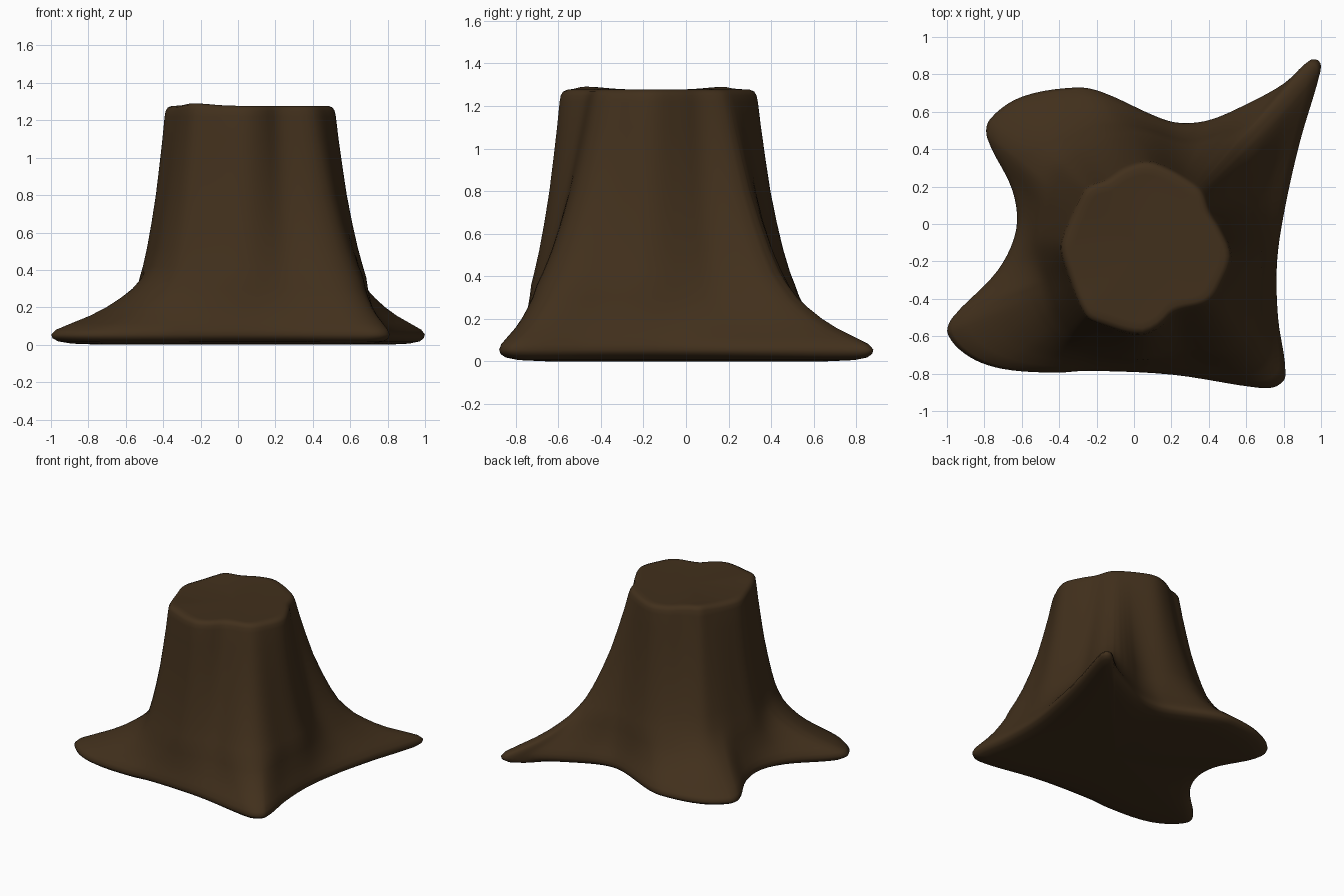
import bpy, bmesh, math
from mathutils import Vector

if "Cube" in bpy.data.objects:
    bpy.data.objects.remove(bpy.data.objects["Cube"])

CENTRE = Vector((0.06, -0.13))

# Outline of the spreading roots on the ground (counter-clockwise)
BASE = [(.77, -.5), (.765, -.2), (.81, .1), (.89, .45), (.995, .81), (.99, .87), (.94, .875),
        (.8, .75), (.58, .63), (.4, .555), (.25, .54), (.13, .57), (-.17, .705), (-.31, .73),
        (-.6, .68), (-.77, .56), (-.785, .46), (-.65, .18), (-.63, -.03), (-.73, -.25),
        (-.97, -.5), (-.995, -.59), (-.88, -.71), (-.7, -.775), (-.42, -.795), (-.25, -.785),
        (.2, -.805), (.66, -.875), (.76, -.868), (.81, -.81)]

# Outline of the cut top
TOP = [(.52, -.17), (.465, -.03), (.41, .06), (.37, .17), (.32, .22), (.18, .3), (.07, .335),
       (-.05, .305), (-.15, .24), (-.25, .2), (-.29, .14), (-.37, -.04), (-.39, -.13),
       (-.36, -.25), (-.26, -.49), (-.17, -.54), (.03, -.592), (.13, -.555),
       (.22, -.475), (.4, -.42), (.475, -.31)]

# Extra trunk flare by direction: (angle in degrees, amount, angular width)
FLARE = [(-46, .12, 22), (5, .02, 30), (47, .13, 14), (112, .035, 25), (203, -.06, 22)]


def spline(points, steps):
    """Closed smooth curve through the points."""
    p = [Vector(q) for q in points]
    n, out = len(p), []
    for i in range(n):
        a, b, c, d = p[i - 1], p[i], p[(i + 1) % n], p[(i + 2) % n]
        k = (c - b).length
        t0, t1 = (c - a).normalized() * k, (d - b).normalized() * k
        for s in range(steps):
            t = s / steps
            out.append(b * (2*t**3 - 3*t*t + 1) + t0 * (t**3 - 2*t*t + t)
                       + c * (3*t*t - 2*t**3) + t1 * (t**3 - t*t))
    return out


def hit(outline, angle):
    """Distance from CENTRE to the outline in a direction."""
    d = Vector((math.cos(angle), math.sin(angle)))
    for i, p in enumerate(outline):
        a, b = outline[i - 1] - CENTRE, p - CENTRE
        ca, cb = d.cross(a), d.cross(b)
        if ca <= 0 < cb and (a + b).dot(d) > 0:
            return a.lerp(b, ca / (ca - cb)).dot(d)
    return 0.45


def wrap(a):
    return (a + math.pi) % (2 * math.pi) - math.pi


base = spline(BASE, 5)
top = spline(TOP, 6)
n = len(base)
angles = [math.atan2(*(p - CENTRE).yx) for p in base]
columns = []          # (base point, middle point, top point)
for i, p in enumerate(base):
    # even out the column directions above the roots
    near = [wrap(angles[(i + k) % n] - angles[i]) for k in range(-6, 7)]
    a = angles[i] + sum(near) / len(near)
    rt = hit(top, a)
    rb = sum(hit(base, a + k * .07) for k in range(-3, 4)) / 7
    rm = rt + .09 + .2 * (rb - rt)
    for deg, amount, width in FLARE:
        rm += amount * math.exp(-(math.degrees(wrap(a - math.radians(deg))) / width)**2)
    d = Vector((math.cos(a), math.sin(a)))
    columns.append((p, CENTRE + d * min(rm, rb - .04), CENTRE + d * rt))

# Vertical profiles: (height, share of root flare), (height, share of trunk flare)
ROOT = [(.055, 1), (.08, .95), (.115, .79), (.155, .6), (.2, .43), (.25, .28), (.3, .15), (.36, .04)]
TRUNK = [(.42, .91), (.52, .74), (.65, .56), (.8, .38), (.95, .24), (1.1, .11), (1.22, .02)]

bm = bmesh.new()
rings = []


def ring(place, z, bump=0):
    verts = []
    for c in columns:
        q = place(c)
        # the left corners of the cut rise slightly
        h = bump * sum(math.exp(-((q.x + .25)**2 + (q.y - y)**2) / .02) for y in (.2, -.48))
        verts.append(bm.verts.new((q.x, q.y, z + h)))
    rings.append(verts)


def inward(p, dist):
    return p + (CENTRE - p).normalized() * dist


# Rounded underside edge
for inset, z in ((.3, 0), (.12, .006), (.04, .018), (.008, .035)):
    ring(lambda c: inward(c[0], inset), z)
# Roots and trunk
for z, w in ROOT:
    ring(lambda c: c[1].lerp(c[0], w), z)
for z, w in TRUNK:
    ring(lambda c: c[2].lerp(c[1], w), z)
# Rounded rim and flat cut
for inset, z in ((.003, 1.25), (.014, 1.268), (.035, 1.277), (.07, 1.276), (.18, 1.273)):
    ring(lambda c: inward(c[2], inset), z, .014)

for lo, hi in zip(rings, rings[1:]):
    for i in range(n):
        j = (i + 1) % n
        bm.faces.new((lo[i], lo[j], hi[j], hi[i]))
for loop, z in ((rings[0], 0), (rings[-1], 1.272)):
    mid = bm.verts.new((*CENTRE, z))
    for i in range(n):
        bm.faces.new((loop[i], loop[(i + 1) % n], mid))
bmesh.ops.recalc_face_normals(bm, faces=bm.faces)

mesh = bpy.data.meshes.new("tree_stump")
bm.to_mesh(mesh)
bm.free()
mesh.shade_smooth()
stump = bpy.data.objects.new("tree_stump", mesh)
bpy.context.collection.objects.link(stump)

bark = bpy.data.materials.new("bark")
bark.diffuse_color = (0.053, 0.029, 0.0115, 1)
bark.use_nodes = True
bark.node_tree.nodes["Principled BSDF"].inputs["Base Color"].default_value = bark.diffuse_color
mesh.materials.append(bark)
